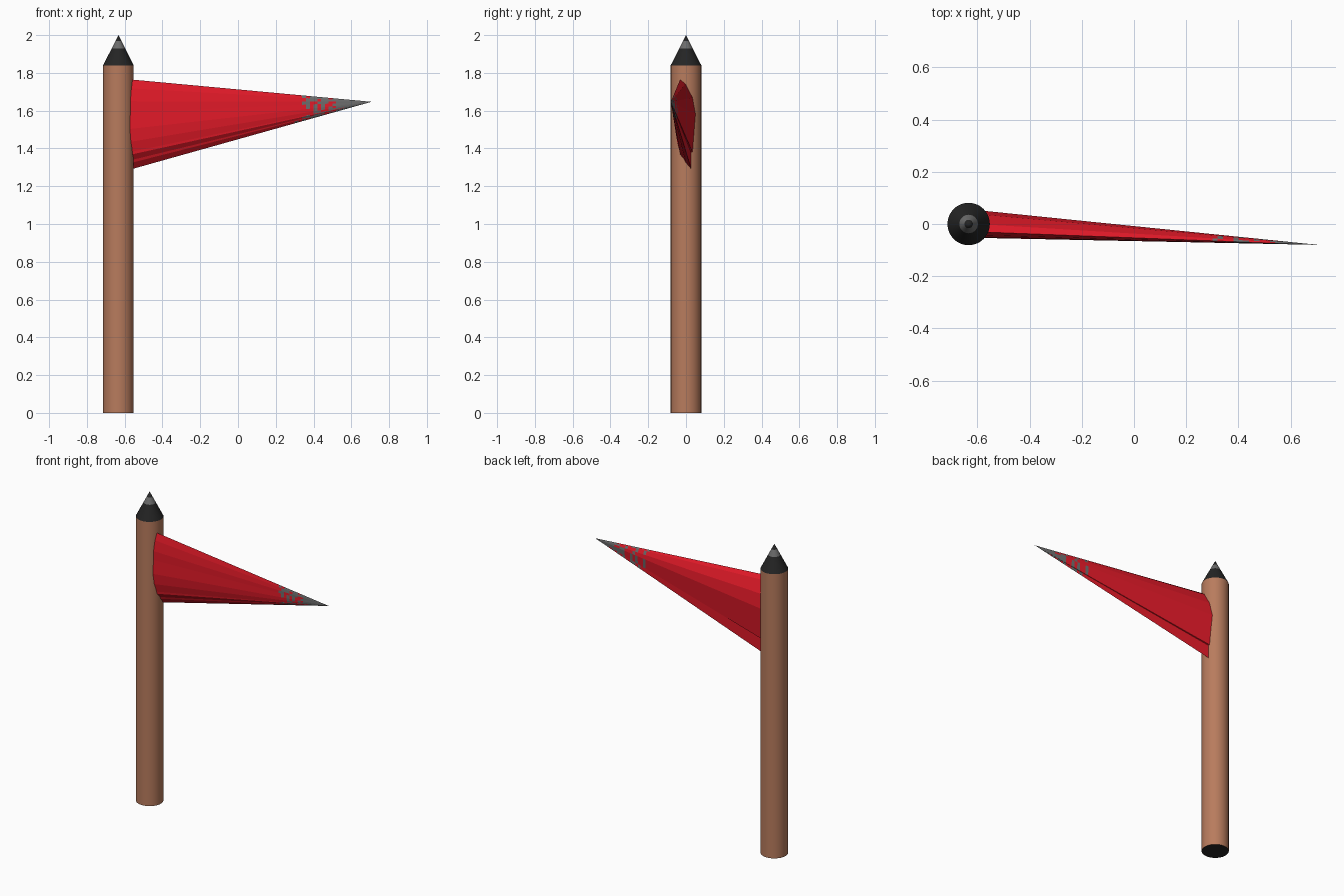
import bpy, bmesh, random

if "Cube" in bpy.data.objects:
    bpy.data.objects.remove(bpy.data.objects["Cube"])

random.seed(4)


def material(name, rgb):
    m = bpy.data.materials.new(name)
    m.diffuse_color = (*rgb, 1)
    m.use_nodes = True
    m.node_tree.nodes["Principled BSDF"].inputs["Base Color"].default_value = m.diffuse_color
    return m


brown = material("brown wood", (0.48, 0.20, 0.11))
dark = material("dark metal", (0.018, 0.018, 0.018))
grey = material("worn grey", (0.15, 0.15, 0.15))
red = material("red cloth", (0.75, 0.01, 0.021))
PX, R, TOP = -0.633, 0.081, 1.84


def smooth(obj):
    bpy.ops.object.select_all(action='DESELECT')
    obj.select_set(True)
    bpy.context.view_layer.objects.active = obj
    bpy.ops.object.shade_smooth_by_angle(angle=0.6)


def slice_mesh(bm, co, normal):
    bmesh.ops.bisect_plane(bm, geom=bm.verts[:] + bm.edges[:] + bm.faces[:],
                           plane_co=co, plane_no=normal)


# Pole with a dark underside
bpy.ops.mesh.primitive_cylinder_add(vertices=48, radius=R, depth=TOP, location=(PX, 0, TOP / 2))
pole = bpy.context.object
pole.name = "pole"
pole.data.materials.append(brown)
pole.data.materials.append(dark)
for p in pole.data.polygons:
    p.material_index = 1 if abs(p.normal.z) > 0.9 else 0
smooth(pole)

# Pointed cap with a worn grey band near the point
MID = (2 + TOP) / 2
bpy.ops.mesh.primitive_cone_add(vertices=48, radius1=R, radius2=0, depth=2 - TOP, location=(PX, 0, MID))
cap = bpy.context.object
cap.name = "pole_point"
cap.data.materials.append(dark)
cap.data.materials.append(grey)
bm = bmesh.new()
bm.from_mesh(cap.data)
for z in (1.93, 1.968):
    slice_mesh(bm, (0, 0, z - MID), (0, 0, 1))
for f in bm.faces:
    f.material_index = 1 if 1.93 < f.calc_center_median().z + MID < 1.968 else 0
bm.to_mesh(cap.data)
bm.free()
smooth(cap)

# Pennant: folded cross-section (y, z) inside the pole, drawn to one tip
section = [(-0.03, 1.768), (0.0, 1.745), (0.038, 1.67), (0.053, 1.58), (0.038, 1.372),
           (0.03, 1.37), (0.031, 1.28), (0.0, 1.315), (-0.006, 1.33), (-0.03, 1.36),
           (-0.032, 1.375), (-0.046, 1.43), (-0.053, 1.5), (-0.05, 1.59), (-0.05, 1.65), (-0.042, 1.72)]
bm = bmesh.new()
ring = [bm.verts.new((-0.6, y, z)) for y, z in section]
tip = bm.verts.new((0.707, -0.08, 1.647))
for a, b in zip(ring, ring[1:] + ring[:1]):
    bm.faces.new((a, b, tip))
bm.faces.new(ring[::-1])
bmesh.ops.recalc_face_normals(bm, faces=bm.faces)
# Worn grey flecks that thicken towards the end
for i in range(20):
    slice_mesh(bm, (0.3 + 0.02 * i, 0, 0), (1, 0, 0))
for f in bm.faces:
    x = f.calc_center_median().x
    f.material_index = 1 if x > 0.3 and random.random() < (x - 0.25) / 0.35 else 0
mesh = bpy.data.meshes.new("pennant")
bm.to_mesh(mesh)
bm.free()
mesh.materials.append(red)
mesh.materials.append(grey)
bpy.context.collection.objects.link(bpy.data.objects.new("pennant", mesh))
